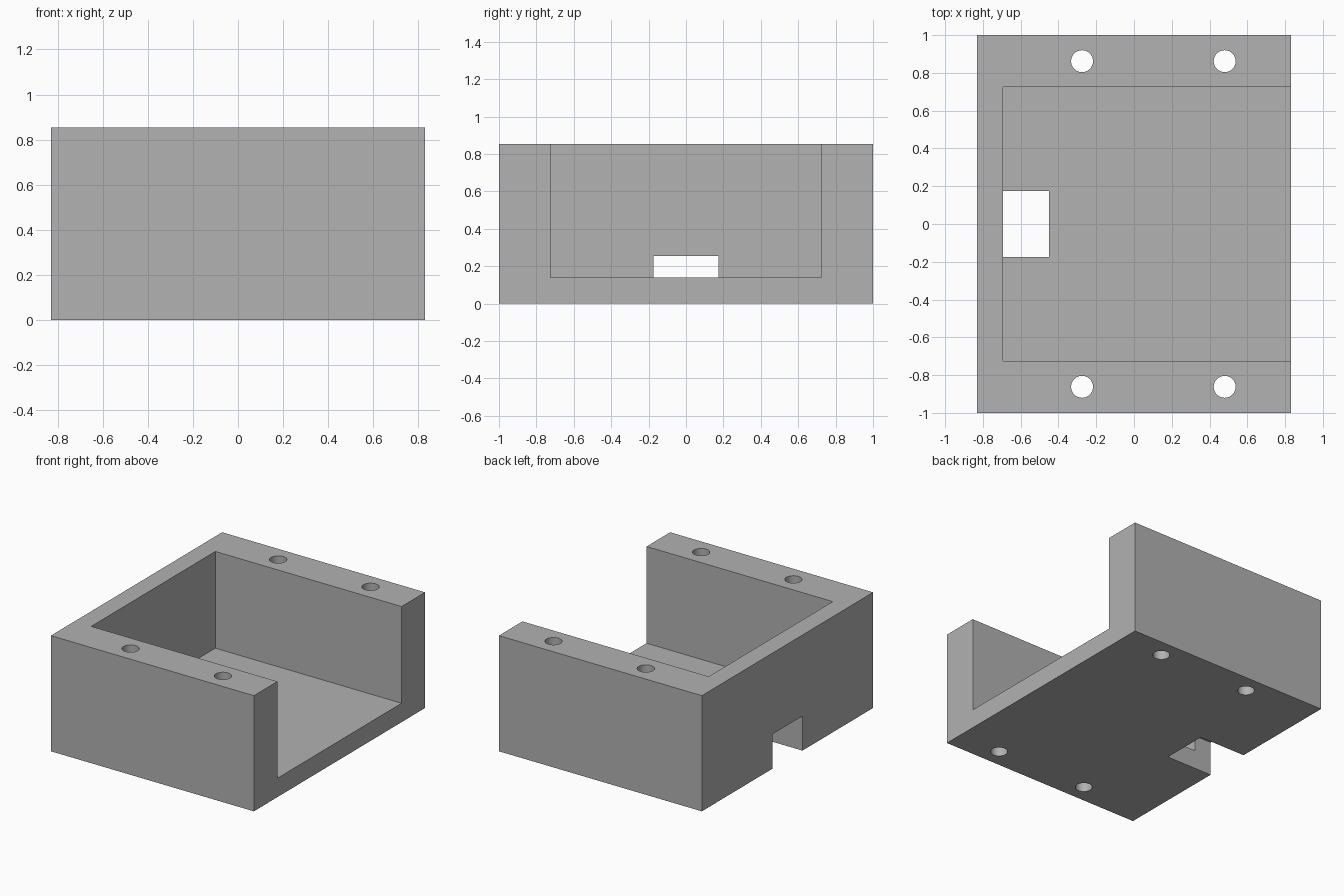
import bpy
import math

default = bpy.data.objects.get("Cube")
if default:
    bpy.data.objects.remove(default, do_unlink=True)

HALF_X, HALF_Y, HEIGHT = 0.83, 1.0, 0.855
FLOOR = 0.14
OVER = 0.1  # overshoot of cutters past open faces

grey = bpy.data.materials.new("plain grey")
grey.use_nodes = True
colour = (0.445, 0.445, 0.445, 1)
grey.diffuse_color = colour
grey.node_tree.nodes["Principled BSDF"].inputs["Base Color"].default_value = colour


def box(name, x, y, z):
    """Box from (min, max) ranges."""
    bpy.ops.mesh.primitive_cube_add(size=1, location=[sum(r) / 2 for r in (x, y, z)])
    obj = bpy.context.object
    obj.name = name
    obj.scale = [r[1] - r[0] for r in (x, y, z)]
    bpy.ops.object.transform_apply(location=True, rotation=False, scale=True)
    obj.data.materials.append(grey)
    return obj


def cut(target, cutter):
    """Subtract the cutter and discard it."""
    cutter.hide_render = True
    mod = target.modifiers.new("cut", "BOOLEAN")
    mod.operation = "DIFFERENCE"
    mod.solver = "EXACT"
    mod.object = cutter
    bpy.ops.object.select_all(action="DESELECT")
    bpy.context.view_layer.objects.active = target
    target.select_set(True)
    bpy.ops.object.modifier_apply(modifier=mod.name)
    bpy.data.objects.remove(cutter, do_unlink=True)


# Solid housing block
housing = box("open_housing", (-HALF_X, HALF_X), (-HALF_Y, HALF_Y), (0, HEIGHT))

# Tray cavity, open at the top and on the +x side
cut(housing, box("cavity_cutter", (-0.693, HALF_X + OVER), (-0.725, 0.725),
                 (FLOOR, HEIGHT + OVER)))

# Cable notch through the end wall and floor
cut(housing, box("notch_cutter", (-HALF_X - OVER, -0.45), (-0.175, 0.175),
                 (-OVER, 0.255)))

# Vertical screw holes through the side walls
for x in (-0.275, 0.48):
    for side in (-1, 1):
        bpy.ops.mesh.primitive_cylinder_add(vertices=48, radius=0.058, depth=HEIGHT + 2 * OVER,
                                            location=(x, side * 0.862, HEIGHT / 2))
        hole = bpy.context.object
        hole.data.materials.append(grey)
        cut(housing, hole)

# Smooth hole walls, crisp box edges
bpy.ops.object.shade_smooth_by_angle(angle=math.radians(30))
